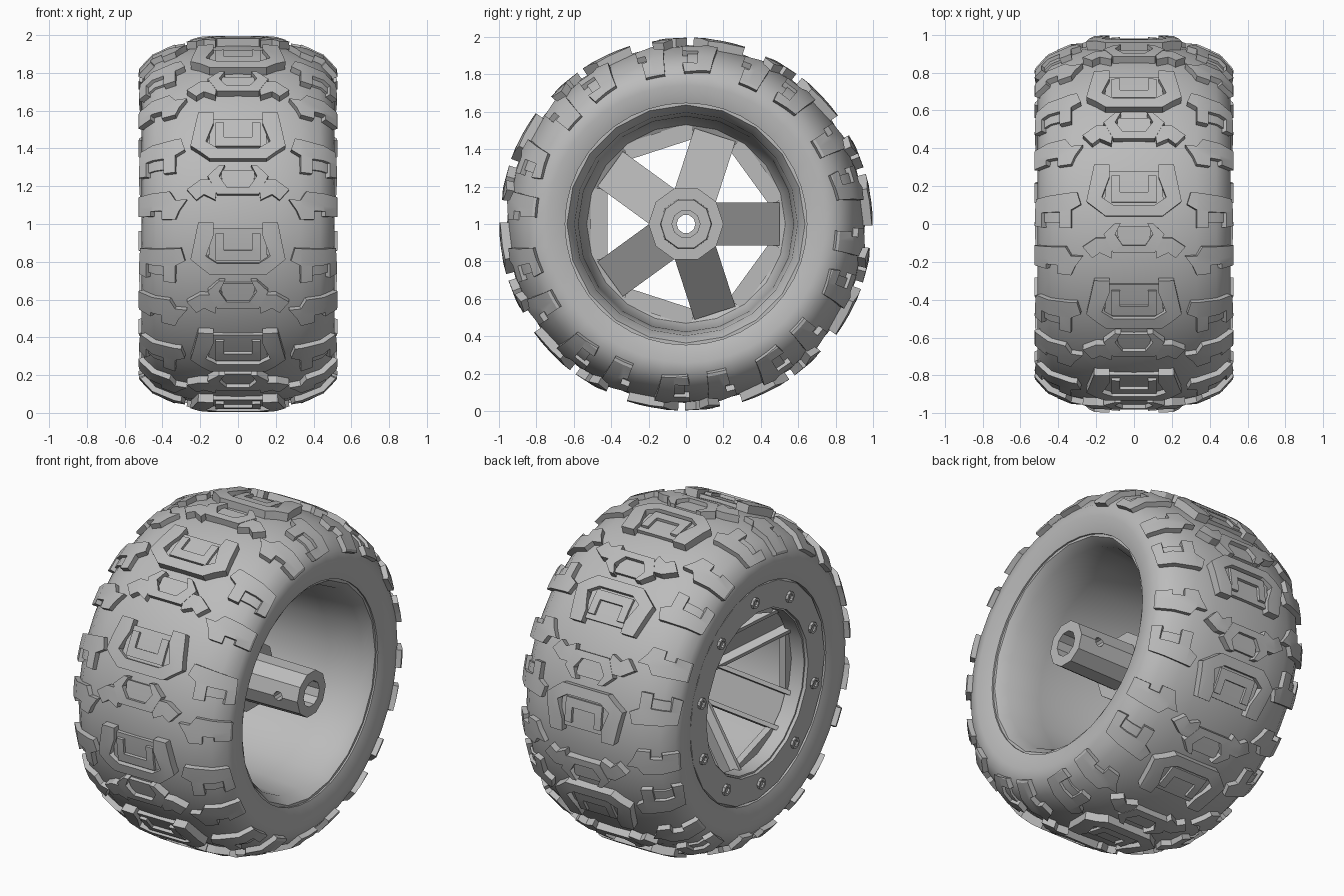
import bpy, bmesh, math
from mathutils import Vector, Matrix

if "Cube" in bpy.data.objects:
    bpy.data.objects.remove(bpy.data.objects["Cube"])

grey = bpy.data.materials.new("plain_grey")
grey.use_nodes = True
GREY = (0.5, 0.5, 0.5, 1)
grey.diffuse_color = GREY
grey.node_tree.nodes["Principled BSDF"].inputs["Base Color"].default_value = GREY


def shade(obj, angle):
    bpy.ops.object.select_all(action='DESELECT')
    obj.select_set(True)
    bpy.context.view_layer.objects.active = obj
    bpy.ops.object.shade_smooth_by_angle(angle=math.radians(angle))


def finish(name, bm, angle=30):
    bmesh.ops.recalc_face_normals(bm, faces=bm.faces)
    mesh = bpy.data.meshes.new(name)
    bm.to_mesh(mesh)
    bm.free()
    mesh.materials.append(grey)
    obj = bpy.data.objects.new(name, mesh)
    bpy.context.collection.objects.link(obj)
    shade(obj, angle)
    return obj


def on_wheel(x, r, a):
    # angle runs from the front (-y) upwards
    return Vector((x, -r * math.cos(a), 1 + r * math.sin(a)))


def lathe(bm, profile, sides, offset=Vector((0, 0, 0))):
    # closed (x, r) loop turned around the x axis
    rings = []
    for i in range(sides):
        a = math.tau * i / sides
        rings.append([bm.verts.new(on_wheel(x, r, a) + offset) for x, r in profile])
    n = len(profile)
    for i in range(sides):
        p, q = rings[i], rings[(i + 1) % sides]
        for j in range(n):
            k = (j + 1) % n
            bm.faces.new((p[j], p[k], q[k], q[j]))


# Tyre carcass
HALF = [(0, .955), (.2, .948), (.33, .92), (.435, .875), (.495, .81), (.51, .74), (.48, .645)]
bm = bmesh.new()
lathe(bm, [(-x, r) for x, r in reversed(HALF[1:])] + HALF, 40)
finish("tyre_carcass", bm, 35)

# Tread blocks: flat outlines (across, around) bent onto the carcass
LENGTHS = [0]
for (x0, r0), (x1, r1) in zip(HALF, HALF[1:]):
    LENGTHS.append(LENGTHS[-1] + math.hypot(x1 - x0, r1 - r0))


def bend(s, t, h, centre):
    sign, s = (1 if s >= 0 else -1), abs(s)
    i = max(k for k in range(len(HALF) - 1) if LENGTHS[k] <= s)
    f = (s - LENGTHS[i]) / (LENGTHS[i + 1] - LENGTHS[i])
    p = Vector(HALF[i]).lerp(Vector(HALF[i + 1]), f)
    n = Vector(((p.x / .5) ** 4, max(p.y - .7, 0) / .25)).normalized()
    p += n * h
    return on_wheel(sign * p.x, p.y, centre + t)


def add_block(bm, outline, height, centre):
    part = bmesh.new()
    face = part.faces.new([part.verts.new((s, t, -.02)) for s, t in outline])
    new = bmesh.ops.extrude_face_region(part, geom=[face])["geom"]
    bmesh.ops.translate(part, vec=(0, 0, height + .02),
                        verts=[v for v in new if isinstance(v, bmesh.types.BMVert)])
    cuts = [((sg * c, 0, 0), (1, 0, 0)) for c in LENGTHS[1:5] for sg in (1, -1)]
    for co, no in cuts + [((0, 0, 0), (0, 1, 0))]:
        bmesh.ops.bisect_plane(part, geom=part.verts[:] + part.edges[:] + part.faces[:],
                               plane_co=co, plane_no=no, dist=1e-5)
    bmesh.ops.triangulate(part, faces=part.faces)
    bmesh.ops.recalc_face_normals(part, faces=part.faces)
    made = {v: bm.verts.new(bend(*v.co, centre)) for v in part.verts}
    for f in part.faces:
        bm.faces.new([made[v] for v in f.verts])
    part.free()


def flip(outline):
    return [(-s, t) for s, t in outline]


def mirrored(half):
    return half + flip(half[::-1])


def tread(name, degrees, pieces):
    bm = bmesh.new()
    for k in range(10):
        for outline, height in pieces:
            add_block(bm, outline, height, math.radians(degrees + 36 * k))
    finish(name, bm, 25)


# Large centre blocks: outer cup, low floor and small inner cup
outer_cup = mirrored([(.15, -.15), (.25, -.07), (.21, .13), (.13, .13),
                      (.13, .06), (.17, -.05), (.11, -.09)])
inner_cup = mirrored([(.12, -.075), (.12, .07), (.075, .07), (.075, -.02)])
cup_floor = mirrored([(.16, -.1), (.14, .1)])
tread("centre_cup_blocks", 29, [(outer_cup, .046), (cup_floor, .022), (inner_cup, .036)])

# Small centre blocks between the cups, with stepped wings
bow = mirrored([(.11, -.05), (.16, .05), (.1, .11), (.07, .11), (.1, .05), (.06, -.01)])
bow_floor = mirrored([(.08, -.03), (.09, .09)])
wing = [(.11, .0), (.15, .03), (.2, .03), (.27, -.02), (.22, -.08), (.18, -.05), (.12, -.08)]
tread("centre_bow_blocks", 12, [(bow, .042), (bow_floor, .02), (wing, .04), (flip(wing), .04)])

# Shoulder blocks wrapping onto the sidewalls
notched = [(.30, .10), (.53, .08), (.545, -.09), (.49, -.10), (.49, -.01),
           (.39, -.01), (.39, -.10), (.33, -.10), (.33, 0), (.28, .03)]
notch_floor = [(.38, 0), (.5, 0), (.5, -.07), (.38, -.07)]
tread("notched_shoulder_blocks", 22.5,
      [(notched, .03), (flip(notched), .03), (notch_floor, .012), (flip(notch_floor), .012)])
stepped = [(.27, .03), (.33, .03), (.36, .08), (.55, .07), (.55, -.06), (.46, -.06),
           (.46, -.03), (.4, -.03), (.4, -.08), (.33, -.08), (.31, -.03)]
tread("stepped_shoulder_blocks", 6, [(stepped, .03), (flip(stepped), .03)])

# Rim barrel, open on the inner side, with a back wall at the outer side
bm = bmesh.new()
lathe(bm, [(.47, .66), (.47, .635), (.41, .595), (.2, .575), (-.28, .555), (-.33, .53),
           (-.36, .475), (-.455, .475), (-.455, .67)], 20)
finish("rim_barrel", bm)

# Bead ring with its bolts
bm = bmesh.new()
lathe(bm, [(-.44, .485), (-.475, .485), (-.475, .64), (-.44, .66)], 20)
finish("bead_ring", bm)
bm = bmesh.new()
for k in range(10):
    spot = on_wheel(0, .555, math.radians(21 + 36 * k)) - Vector((0, 0, 1))
    lathe(bm, [(-.45, .033), (-.49, .033), (-.49, .019), (-.478, .019), (-.478, .003), (-.45, .003)], 8, spot)
finish("bead_ring_bolts", bm)

# Five sloping channel spokes: a plate with a rib along each edge
bm = bmesh.new()


def add_bar(a, start, end, sides, depths):
    # radial bar between two (radius, x) points
    out = Vector((0, -math.cos(a), math.sin(a)))
    across = Vector((0, math.sin(a), math.cos(a)))
    (t0, t1), (d0, d1) = sides, depths
    p, q = [[bm.verts.new(out * r + across * t + Vector((x - d, 0, 1)))
             for t, d in ((t0, d0), (t1, d0), (t1, d1), (t0, d1))] for r, x in (start, end)]
    bm.faces.new(p)
    bm.faces.new(q[::-1])
    for j in range(4):
        k = (j + 1) % 4
        bm.faces.new((p[j], q[j], q[k], p[k]))


HUB_END, RIM_END = (.08, .04), (.5, -.33)
for k in range(5):
    a = math.pi + math.tau * k / 5
    add_bar(a, HUB_END, RIM_END, (-.115, .115), (0, .03))
    add_bar(a, HUB_END, RIM_END, (-.115, -.09), (.02, .1))
    add_bar(a, HUB_END, RIM_END, (.09, .115), (.02, .1))
    # web that squares off the window against the rim
    add_bar(a + math.pi / 5, (.42, -.33), (.51, -.33), (-.19, .19), (0, .04))
finish("spokes", bm)

# Hub tube with a collar, and a cross pin hole cut through it
bm = bmesh.new()
lathe(bm, [(.49, .075), (.49, .135), (.1, .14), (.1, .2), (.03, .2), (-.06, .17),
           (-.06, .05), (.33, .05), (.33, .075)], 10)
hub = finish("hub_tube", bm)
bm = bmesh.new()
bmesh.ops.create_cone(bm, cap_ends=True, segments=10, radius1=.028, radius2=.028, depth=.6,
                      matrix=Matrix.Translation((.36, 0, 1)) @ Matrix.Rotation(math.pi / 2, 4, 'X'))
cutter = finish("pin_hole_cutter", bm)
cutter.hide_render = True
cut = hub.modifiers.new("pin_hole", 'BOOLEAN')
cut.object = cutter
cut.operation = 'DIFFERENCE'
cut.solver = 'EXACT'
bpy.context.view_layer.objects.active = hub
bpy.ops.object.modifier_apply(modifier=cut.name)
bpy.data.objects.remove(cutter)
shade(hub, 30)
